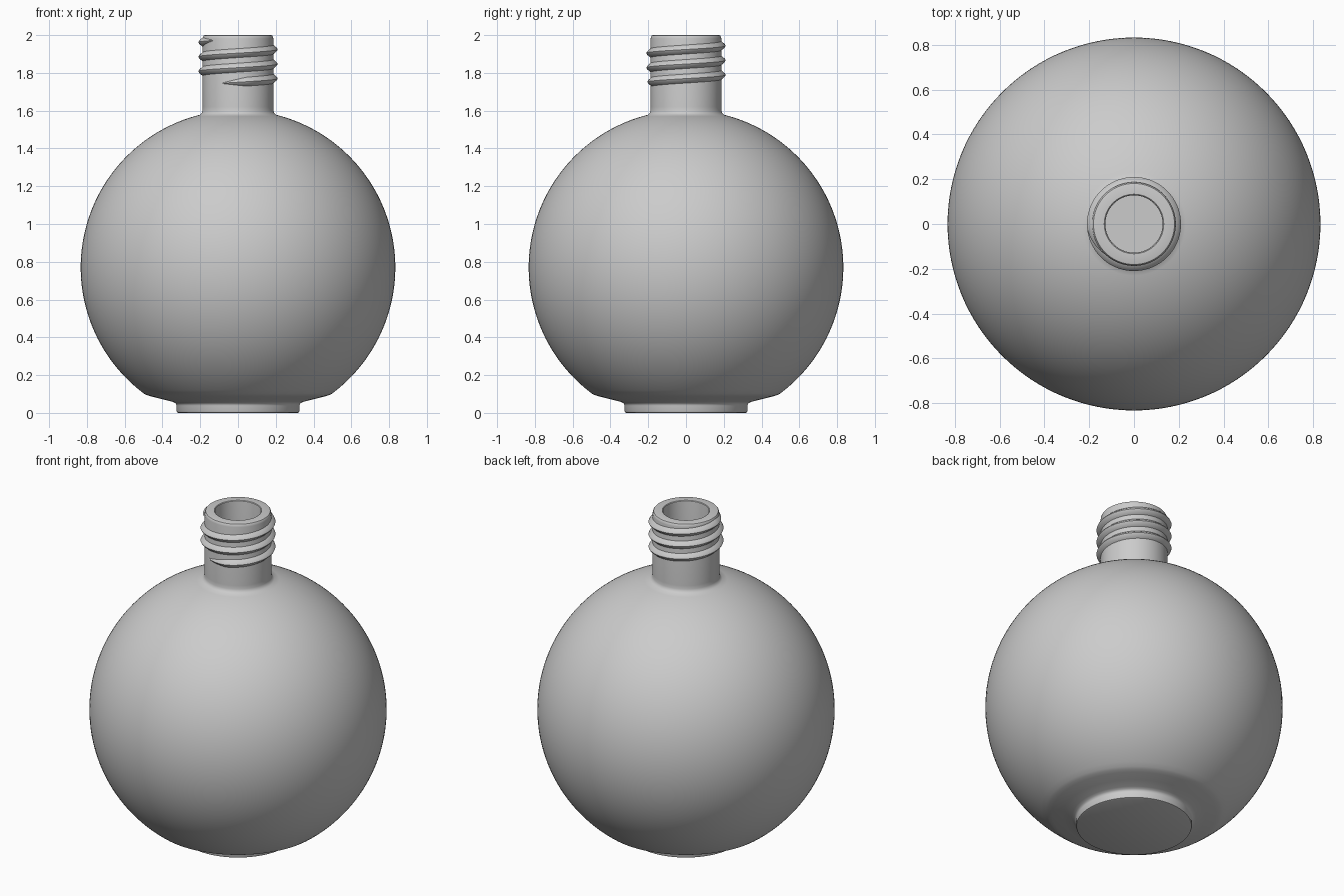
import bpy, bmesh
from math import sin, cos, asin, pi, radians, hypot

if "Cube" in bpy.data.objects:
    bpy.data.objects.remove(bpy.data.objects["Cube"])

CZ, R = 0.77, 0.833        # body sphere centre height and radius


def finish(bm, name, angle):
    bmesh.ops.recalc_face_normals(bm, faces=bm.faces)
    mesh = bpy.data.meshes.new(name)
    bm.to_mesh(mesh)
    bm.free()
    obj = bpy.data.objects.new(name, mesh)
    bpy.context.collection.objects.link(obj)
    bpy.ops.object.select_all(action='DESELECT')
    obj.select_set(True)
    bpy.context.view_layer.objects.active = obj
    bpy.ops.object.shade_smooth_by_angle(angle=radians(angle))
    return obj


def lathe(name, profile, steps=128, angle=35):
    """Spin an (r, z) profile around z; r = 0 at both ends closes it."""
    bm = bmesh.new()
    verts = [bm.verts.new((r, 0, z)) for r, z in profile]
    edges = [bm.edges.new(pair) for pair in zip(verts, verts[1:])]
    bmesh.ops.spin(bm, geom=verts + edges, cent=(0, 0, 0), axis=(0, 0, 1),
                   angle=2 * pi, steps=steps, use_merge=True)
    bmesh.ops.remove_doubles(bm, verts=bm.verts, dist=1e-5)
    return finish(bm, name, angle)


def arc(radius, z0, z1, n):
    """Points on a circle about the body centre, from height z0 to z1."""
    a0, a1 = asin((z0 - CZ) / radius), asin((z1 - CZ) / radius)
    angles = [a0 + (a1 - a0) * i / n for i in range(n + 1)]
    return [(radius * cos(a), CZ + radius * sin(a)) for a in angles]


# Bottle: foot, round body, neck, lip and hollow inside in one profile
foot = [(0, 0), (0.315, 0), (0.322, 0.003), (0.325, 0.01), (0.325, 0.038),
        (0.327, 0.046), (0.334, 0.053), (0.348, 0.059), (0.40, 0.072),
        (0.46, 0.087), (0.482, 0.094)]
body = arc(R, 0.102, 1.578, 64)
neck = [(0.192, 1.588), (0.188, 1.60), (0.187, 1.62), (0.187, 1.982),
        (0.185, 1.992), (0.181, 1.998), (0.175, 2.0),
        (0.133, 2.0), (0.129, 1.997), (0.128, 1.99)]
inner_r = R - 0.06
inner_top = CZ + (inner_r ** 2 - 0.128 ** 2) ** 0.5
inside = arc(inner_r, inner_top, 0.15, 48) + [(0, 0.15)]
lathe("bottle", foot + body + neck + inside)

# Screw thread: tapered helix with a rounded triangular section
section = [(0.0, -0.027), (0.008, -0.022), (0.024, -0.008), (0.028, 0.0),
           (0.024, 0.008), (0.008, 0.022), (0.0, 0.027)]
START, END, PITCH, STEPS = radians(-125), radians(955), 0.077, 300
bm = bmesh.new()
rings = []
for i in range(STEPS + 1):
    a = START + (END - START) * i / STEPS
    z = 1.77 + PITCH * a / (2 * pi)
    fade = min(1, 0.03 + i / 14, 0.03 + (STEPS - i) / 14)
    ring = []
    for dr, dz in section:
        r = 0.182 + dr * fade
        ring.append(bm.verts.new((r * cos(a), r * sin(a), z + dz * fade)))
    rings.append(ring)
n = len(section)
for a, b in zip(rings, rings[1:]):
    for j in range(n):
        k = (j + 1) % n
        bm.faces.new((a[j], a[k], b[k], b[j]))
bm.faces.new(rings[0])
bm.faces.new(rings[-1])
finish(bm, "neck_thread", 50)
